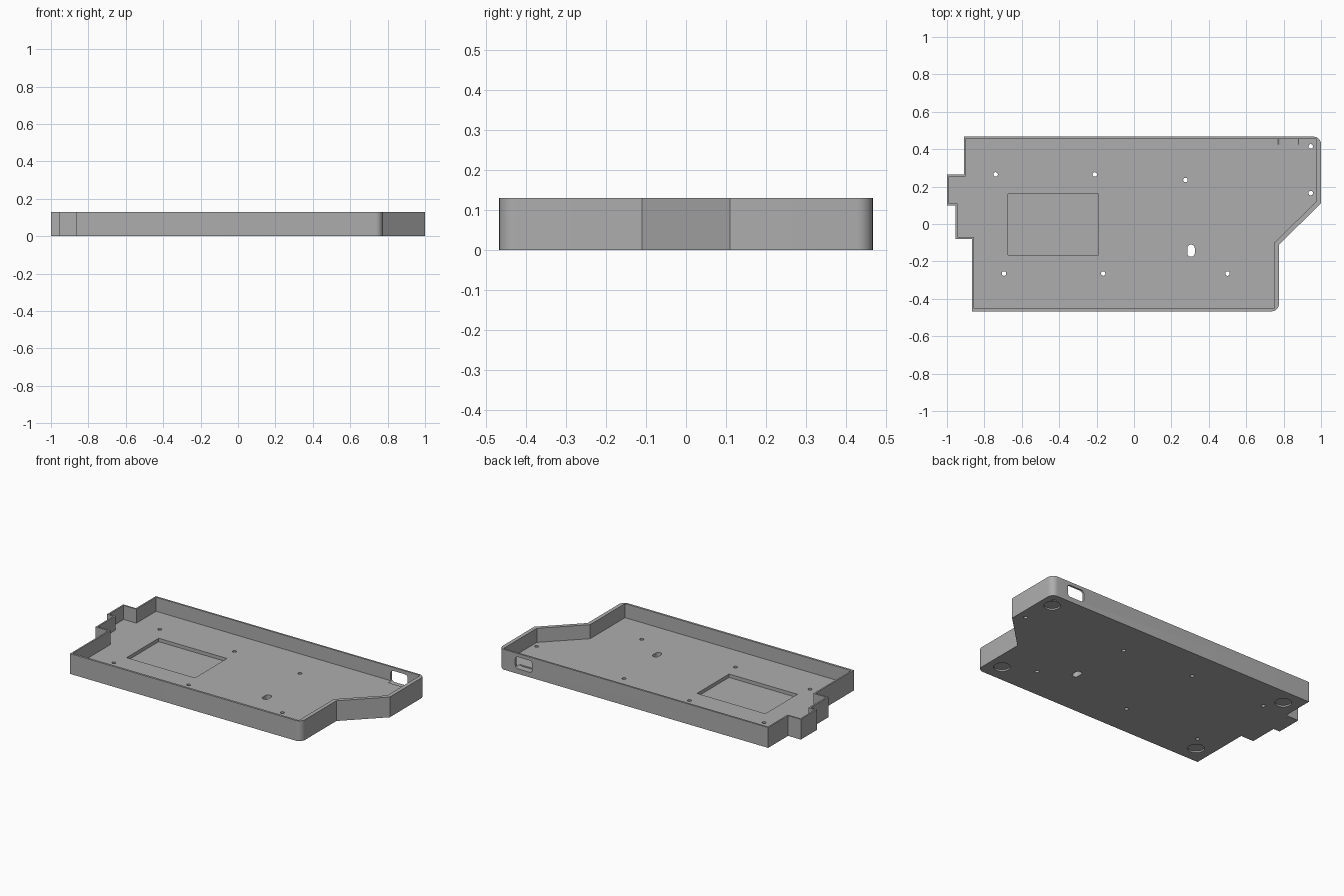
import bpy, bmesh, math
from mathutils import Vector

cube = bpy.data.objects.get("Cube")
if cube:
    bpy.data.objects.remove(cube)

HEIGHT, FLOOR = 0.13, 0.04

grey = bpy.data.materials.new("case_grey")
grey.use_nodes = True
colour = (0.42, 0.42, 0.42, 1)
grey.diffuse_color = colour
grey.node_tree.nodes["Principled BSDF"].inputs["Base Color"].default_value = colour


def rounded(points, radii, steps=8):
    """Replace chosen right-angle corners of a loop with arcs; radii maps index to radius."""
    out = []
    for i, p in enumerate(points):
        p = Vector(p)
        r = radii.get(i)
        if not r:
            out.append(p)
            continue
        a = (Vector(points[i - 1]) - p).normalized() * r
        b = (Vector(points[(i + 1) % len(points)]) - p).normalized() * r
        for k in range(steps + 1):
            t = k / steps * math.pi / 2
            out.append(p + a + b - b * math.cos(t) - a * math.sin(t))
    return out


def prism(name, loop, low, high, place=lambda x, y, z: (x, y, z)):
    """Extrude a closed loop into a solid."""
    bm = bmesh.new()
    face = bm.faces.new([bm.verts.new(place(p[0], p[1], low)) for p in loop])
    top = bmesh.ops.extrude_face_region(bm, geom=[face])["geom"]
    move = Vector(place(0, 0, high)) - Vector(place(0, 0, low))
    bmesh.ops.translate(bm, vec=move, verts=[v for v in top if isinstance(v, bmesh.types.BMVert)])
    bmesh.ops.recalc_face_normals(bm, faces=bm.faces)
    mesh = bpy.data.meshes.new(name)
    bm.to_mesh(mesh)
    bm.free()
    mesh.materials.append(grey)
    obj = bpy.data.objects.new(name, mesh)
    bpy.context.scene.collection.objects.link(obj)
    return obj


def box(x0, x1, y0, y1):
    return [(x0, y0), (x1, y0), (x1, y1), (x0, y1)]


def circle(x, y, r, n):
    return [(x + r * math.cos(2 * math.pi * k / n), y + r * math.sin(2 * math.pi * k / n))
            for k in range(n)]


# Outer shell with stepped side and slanted corner
outer = [(-0.91, 0.467), (-0.91, 0.265), (-1, 0.265), (-1, 0.1), (-0.955, 0.1),
         (-0.955, -0.08), (-0.865, -0.08), (-0.865, -0.467), (0.775, -0.467),
         (0.775, -0.11), (1, 0.11), (1, 0.467)]
tray = prism("case_tray", rounded(outer, {8: 0.04, 11: 0.04}), 0, HEIGHT)

# Inner cavity, with thicker walls on the +x side
inner = [(-0.9, 0.455), (-0.9, 0.255), (-0.99, 0.255), (-0.99, 0.11), (-0.945, 0.11),
         (-0.945, -0.07), (-0.855, -0.07), (-0.855, -0.453), (0.75, -0.453),
         (0.75, -0.1), (0.975, 0.12), (0.975, 0.455)]
cutters = [prism("cavity_cutter", inner, FLOOR, 0.2)]

# Rectangular battery recess
cutters.append(prism("recess_cutter", box(-0.675, -0.19, -0.165, 0.16), FLOOR - 0.022, 0.1))

# Screw holes
for x, y in [(-0.74, 0.265), (-0.21, 0.265), (0.275, 0.235), (0.945, 0.415),
             (0.945, 0.165), (-0.695, -0.265), (-0.165, -0.265), (0.5, -0.265)]:
    cutters.append(prism("screw_hole_cutter", circle(x, y, 0.012, 20), -0.1, 0.1))

# Oval slot through the floor
slot = rounded(box(0.285, 0.325, -0.175, -0.11), {i: 0.0195 for i in range(4)}, 6)
cutters.append(prism("slot_cutter", slot, -0.1, 0.1))

# Rounded connector opening through the back wall
port = rounded(box(0.765, 0.885, 0.032, 0.108), {i: 0.02 for i in range(4)}, 6)
cutters.append(prism("port_cutter", port, 0.425, 0.6, lambda x, z, y: (x, y, z)))

# Shallow round foot pockets underneath
for x, y in [(0.915, 0.365), (0.685, -0.355), (-0.76, -0.355), (-0.805, 0.365)]:
    cutters.append(prism("foot_pocket_cutter", circle(x, y, 0.048, 40), -0.1, 0.01))

# Cut everything out of the shell
bpy.context.view_layer.objects.active = tray
for cutter in cutters:
    cutter.hide_render = True
    mod = tray.modifiers.new("cut", "BOOLEAN")
    mod.operation = "DIFFERENCE"
    mod.solver = "EXACT"
    mod.object = cutter
    bpy.ops.object.modifier_apply(modifier=mod.name)
    bpy.data.objects.remove(cutter)

bpy.ops.object.select_all(action="DESELECT")
tray.select_set(True)
bpy.ops.object.shade_smooth_by_angle(angle=math.radians(30))
